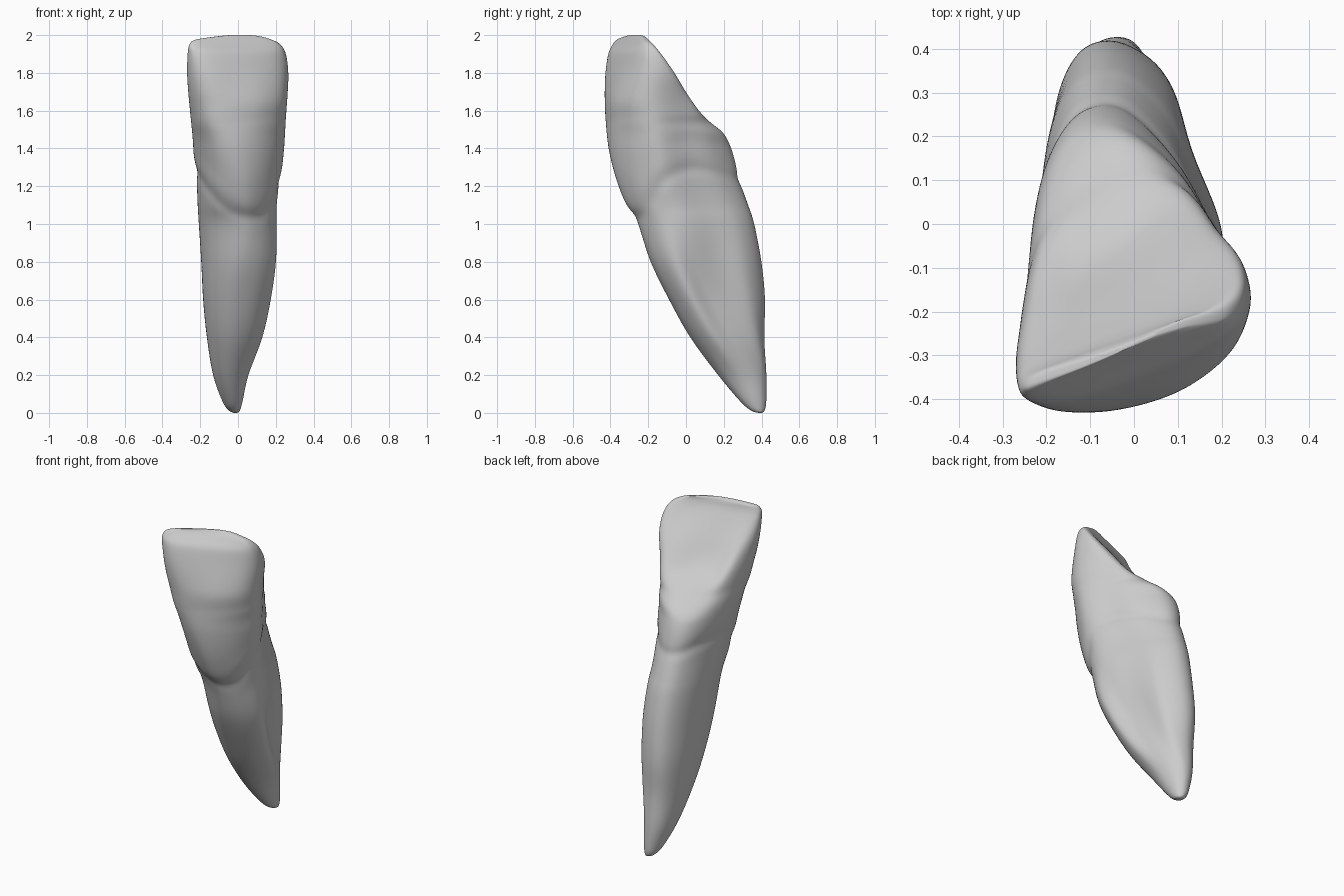
import bpy, bmesh, math

if "Cube" in bpy.data.objects:
    bpy.data.objects.remove(bpy.data.objects["Cube"])

N, SUB = 12, 10          # control points round a section, samples per span
RING = N * SUB


def catmull(a, b, c, d, t):
    return 0.5 * (2*b + (c - a)*t + (2*a - 5*b + 4*c - d)*t*t + (3*b - a - 3*c + d)*t**3)


def open_spline(rows, i, t):
    """Interpolate between rows i and i+1 of an open list."""
    last = len(rows) - 1
    four = [rows[min(max(k, 0), last)] for k in (i - 1, i, i + 1, i + 2)]
    return [catmull(*v, t) for v in zip(*four)]


def closed_spline(vals):
    """Sample a closed curve through the values."""
    return [catmull(*[vals[(i + k) % N] for k in (-1, 0, 1, 2)], s / SUB)
            for i in range(N) for s in range(SUB)]


# Silhouette stations: z, left x, right x, front y, back y
STATIONS = [
    (0.00, -.020, -.004, .385, .402), (0.012, -.048, .010, .345, .416),
    (0.06, -.082, .024, .288, .425), (0.20, -.132, .055, .170, .426),
    (0.40, -.165, .130, .022, .415), (0.60, -.185, .175, -.090, .419),
    (0.80, -.195, .202, -.188, .400), (1.00, -.208, .205, -.255, .362),
    (1.10, -.214, .205, -.312, .330), (1.20, -.218, .218, -.357, .294),
    (1.30, -.224, .232, -.388, .265), (1.40, -.236, .245, -.410, .240),
    (1.48, -.243, .250, -.420, .200), (1.54, -.249, .253, -.425, .128),
    (1.60, -.255, .257, -.429, .070), (1.70, -.264, .264, -.431, .000),
    (1.80, -.270, .267, -.427, -.060), (1.90, -.267, .254, -.412, -.130),
    (1.95, -.257, .225, -.389, -.172), (1.975, -.228, .180, -.368, -.198),
    (1.993, -.115, .120, -.325, -.218), (2.002, -.020, .050, -.285, -.248),
]

# Section outlines, anticlockwise from the front left corner
APEX = [(math.cos(a), math.sin(a)) for a in
        [math.radians(-130 + 30 * k) for k in range(N)]]
ROOT = [(-.15, 0), (-.08, -.07), (0, -.09), (.1, -.06), (.172, .03), (.128, .125),
        (.098, .22), (.07, .345), (-.03, .42), (-.12, .405), (-.175, .30), (-.185, .14)]
NECK = [(-.155, -.14), (-.07, -.22), (.04, -.25), (.13, -.2), (.19, -.11), (.198, .0),
        (.14, .14), (.07, .28), (-.03, .36), (-.13, .34), (-.195, .22), (-.21, .04)]
CINGULUM = [(-.18, -.305), (-.105, -.39), (0, -.405), (.115, -.355), (.205, -.26), (.245, -.14),
            (.175, 0), (.095, .13), (-.03, .225), (-.14, .205), (-.21, .09), (-.235, -.12)]
LEDGE = [(-.203, -.345), (-.12, -.412), (0, -.407), (.122, -.357), (.218, -.265), (.25, -.15),
         (.182, -.01), (.1, .095), (0, .128), (-.12, .07), (-.213, -.02), (-.248, -.19)]
FOSSA = [(-.22, -.375), (-.13, -.425), (0, -.41), (.13, -.36), (.23, -.27), (.255, -.15),
         (.187, -.01), (.12, .03), (-.02, -.045), (-.13, -.09), (-.225, -.11), (-.26, -.25)]
EDGE = [(-.235, -.395), (-.15, -.398), (0, -.353), (.13, -.302), (.215, -.255), (.25, -.205),
        (.235, -.15), (.12, -.185), (0, -.225), (-.12, -.27), (-.23, -.31), (-.262, -.35)]
TIP = [(-.225, -.37), (-.12, -.338), (0, -.298), (.1, -.263), (.18, -.232), (.21, -.213),
       (.2, -.19), (.1, -.22), (0, -.257), (-.12, -.3), (-.21, -.335), (-.235, -.358)]
KEYS = [(0, APEX), (.12, APEX), (.60, ROOT), (1.05, NECK), (1.42, CINGULUM),
        (1.54, LEDGE), (1.66, FOSSA), (1.90, EDGE), (1.985, TIP), (2.02, TIP)]

# Height of the gum line round the section
GUM = closed_spline([1.19, 1.10, 1.05, 1.06, 1.14, 1.25, 1.30, 1.28, 1.25, 1.26, 1.29, 1.28])


def unit(vals):
    a, b = min(vals), max(vals)
    return [(v - a) / (b - a) for v in vals]


# Each outline becomes x and y curves filling a unit box
KEY_Z = [k[0] for k in KEYS]
OUTLINES = [unit(closed_spline([p[0] for p in s])) + unit(closed_spline([p[1] for p in s]))
            for _, s in KEYS]


def blend(z):
    """Smooth blend of the outlines at height z."""
    last = len(KEYS) - 1
    i = max(k for k in range(last) if KEY_Z[k] <= max(z, 0))
    h = KEY_Z[i + 1] - KEY_Z[i]
    t = min(max((z - KEY_Z[i]) / h, 0), 1)
    p, q = max(i - 1, 0), min(i + 2, last)
    out = []
    for a, b, c, d in zip(OUTLINES[p], OUTLINES[i], OUTLINES[i + 1], OUTLINES[q]):
        m0 = (c - a) / (KEY_Z[i + 1] - KEY_Z[p]) * h
        m1 = (d - b) / (KEY_Z[q] - KEY_Z[i]) * h
        out.append(b + m0*t + (3*(c - b) - 2*m0 - m1)*t*t + (2*(b - c) + m0 + m1)*t**3)
    return unit(out[:RING]), unit(out[RING:])


def section(z, x0, x1, y0, y1):
    us, vs = blend(z)
    cx, cy = (x0 + x1) / 2, (y0 + y1) / 2
    pts = []
    for u, v, gz in zip(us, vs, GUM):
        x, y = x0 + u * (x1 - x0), y0 + v * (y1 - y0)
        # enamel swells slightly above the gum line, with a groove at it
        d = z - gz
        swell = .003 * math.exp(-((d - .07) / .05) ** 2) - .008 * math.exp(-((d + .01) / .03) ** 2)
        f = 1 + swell / (math.hypot(x - cx, y - cy) or 1)
        pts.append((cx + (x - cx) * f, cy + (y - cy) * f, z))
    return pts


# Tooth: loft through all stations
bm = bmesh.new()
rings = []
STEPS = 10
for i in range(len(STATIONS) - 1):
    for s in range(STEPS + (i == len(STATIONS) - 2)):
        row = open_spline(STATIONS, i, s / STEPS)
        rings.append([bm.verts.new(p) for p in section(*row)])
for a, b in zip(rings, rings[1:]):
    for k in range(RING):
        n = (k + 1) % RING
        bm.faces.new((a[k], a[n], b[n], b[k]))
bm.faces.new(rings[0][::-1])
bm.faces.new(rings[-1])
bmesh.ops.recalc_face_normals(bm, faces=bm.faces)
mesh = bpy.data.meshes.new("tooth")
bm.to_mesh(mesh)
bm.free()
for p in mesh.polygons:
    p.use_smooth = True
tooth = bpy.data.objects.new("tooth", mesh)
bpy.context.collection.objects.link(tooth)

# Soften the surface a little
mod = tooth.modifiers.new("soften", 'SMOOTH')
mod.factor = 0.5
mod.iterations = 14
